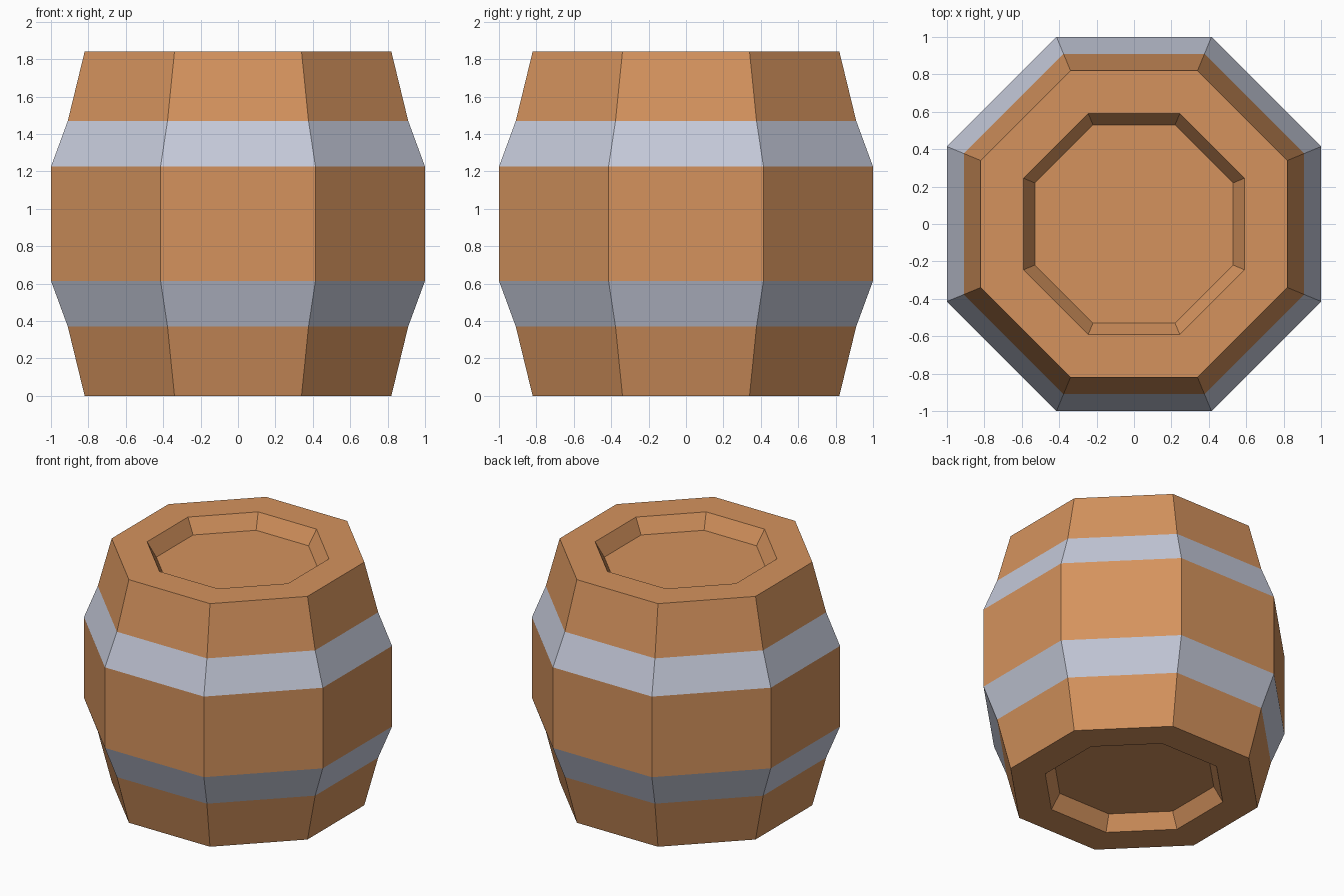
import bpy, bmesh
from math import cos, sin, pi

if "Cube" in bpy.data.objects:
    bpy.data.objects.remove(bpy.data.objects["Cube"])

SIDES = 8
HEIGHT = 1.84


def material(name, color):
    mat = bpy.data.materials.new(name)
    mat.diffuse_color = (*color, 1)
    mat.use_nodes = True
    mat.node_tree.nodes["Principled BSDF"].inputs["Base Color"].default_value = mat.diffuse_color
    return mat


wood = material("wood", (0.66, 0.29, 0.11))
metal = material("metal", (0.56, 0.59, 0.70))

# Lower half profile: (distance to flat side, height), from the recessed head outward
half = [(0.53, 0.11), (0.59, 0.0), (0.82, 0.0), (0.91, 0.37), (1.0, 0.615)]
profile = half + [(r, HEIGHT - z) for r, z in reversed(half)]
HOOPS = (3, 5)  # profile segments that are metal hoops

# Barrel: one closed octagonal shell, hoops flush with the staves
bm = bmesh.new()
rings = []
for apothem, z in profile:
    radius = apothem / cos(pi / SIDES)
    angles = [(i + 0.5) * 2 * pi / SIDES for i in range(SIDES)]
    rings.append([bm.verts.new((radius * cos(a), radius * sin(a), z)) for a in angles])

for s, (low, high) in enumerate(zip(rings, rings[1:])):
    for i in range(SIDES):
        j = (i + 1) % SIDES
        face = bm.faces.new((low[i], low[j], high[j], high[i]))
        face.material_index = 1 if s in HOOPS else 0

# Recessed barrel heads
bm.faces.new(list(reversed(rings[0])))
bm.faces.new(rings[-1])
bmesh.ops.recalc_face_normals(bm, faces=bm.faces)

mesh = bpy.data.meshes.new("barrel")
bm.to_mesh(mesh)
bm.free()
mesh.materials.append(wood)
mesh.materials.append(metal)
barrel = bpy.data.objects.new("barrel", mesh)
bpy.context.collection.objects.link(barrel)
